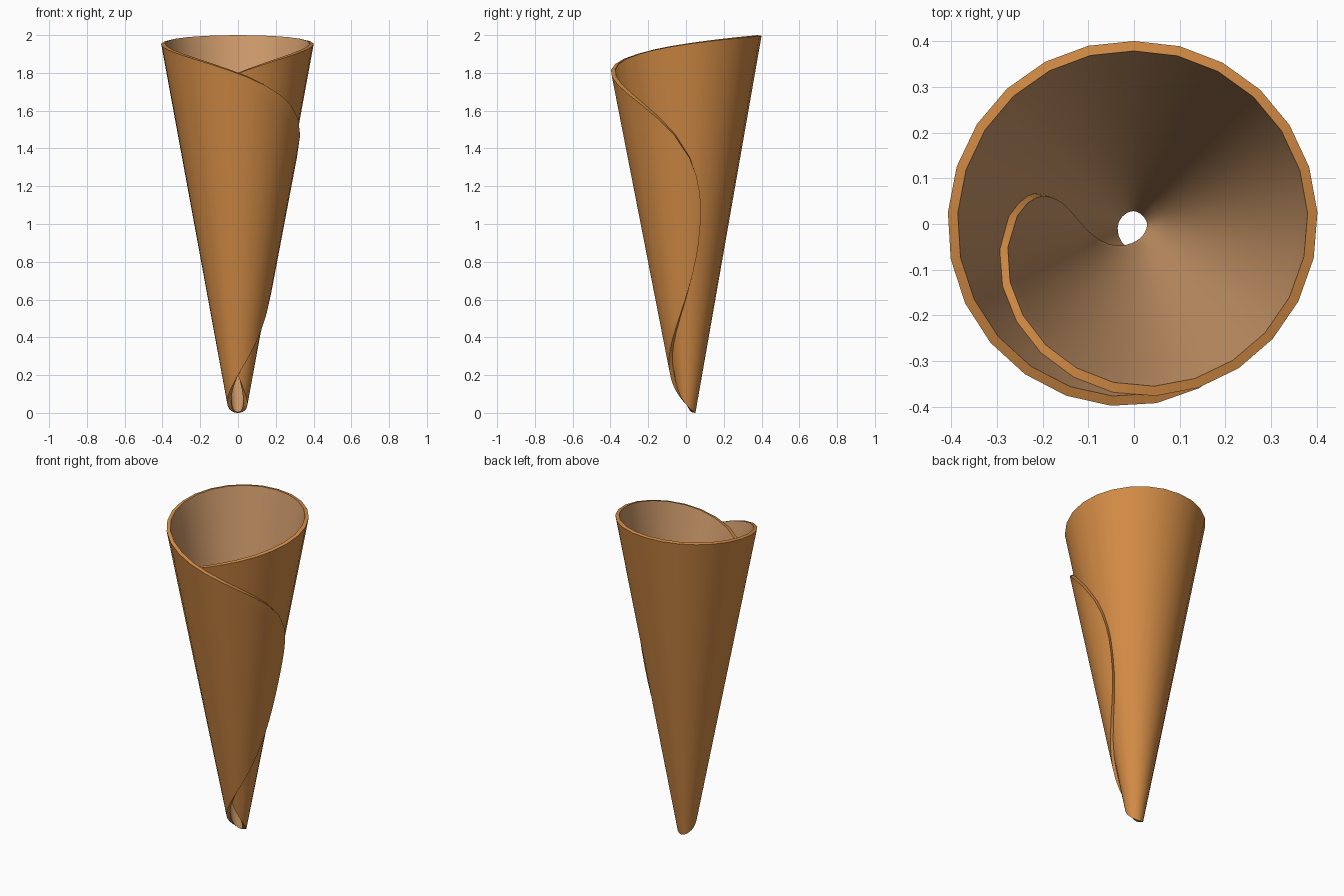
import bpy, bmesh, math

if "Cube" in bpy.data.objects:
    bpy.data.objects.remove(bpy.data.objects["Cube"])

THICK = 0.022
HALF_TURN = 288.0          # the round sheet is rolled over 1.6 turns
ROWS = 16


def material(name, rgb):
    m = bpy.data.materials.new(name)
    m.diffuse_color = (*rgb, 1.0)
    m.use_nodes = True
    m.node_tree.nodes["Principled BSDF"].inputs["Base Color"].default_value = m.diffuse_color
    return m


def lerp_table(a, values):
    """Interpolate values given at 0, 90, 180, 270 and 360 degrees."""
    i = min(int(a // 90), 3)
    f = a / 90 - i
    return values[i] * (1 - f) + values[i + 1] * f


def sheet_point(u, v):
    """u across the roll (-1 inner end, 1 outer end), v up the sheet."""
    a = u * HALF_TURN
    h = max(0.0, 1 - u * u) ** 0.45                      # round outline
    mid = lerp_table(abs(a), (0.225, 0.229, 0.2295, 0.228, 0.228))
    drift = lerp_table(abs(a), (0, 0.003, 0.0115, 0.017, 0.022))
    slope = lerp_table(abs(a), (0.175, 0.184, 0.197, 0.19, 0.18))
    r = mid + math.copysign(drift, a) + slope * h * v
    t = math.radians(a)
    return (-r * math.sin(t), r * math.cos(t), 0.998 * (1 + h * v))


# Columns every 14.4 degrees, with extra ones near the rounded ends
ends = [0.975, 0.99, 0.997, 1.0]
cols = [-e for e in reversed(ends)] + [k / 20 for k in range(-19, 20)] + ends

# Rolled sheet, outer surface
bm = bmesh.new()
grid = [[bm.verts.new(sheet_point(u, -1 + 2 * j / ROWS)) for j in range(ROWS + 1)]
        for u in cols]
for c0, c1 in zip(grid, grid[1:]):
    for j in range(ROWS):
        bm.faces.new((c0[j], c1[j], c1[j + 1], c0[j + 1]))
bmesh.ops.remove_doubles(bm, verts=bm.verts, dist=1e-5)
mesh = bpy.data.meshes.new("rolled_cone")
bm.to_mesh(mesh)
bm.free()

cone = bpy.data.objects.new("rolled_cone", mesh)
bpy.context.collection.objects.link(cone)
mesh.materials.append(material("baked orange brown", (0.65, 0.26, 0.06)))
mesh.materials.append(material("pale inner brown", (0.63, 0.33, 0.15)))

# Thickness, with the paler colour inside
solid = cone.modifiers.new("thickness", 'SOLIDIFY')
solid.thickness = THICK
solid.offset = -1
solid.material_offset = 1
solid.material_offset_rim = 0

bpy.context.view_layer.objects.active = cone
cone.select_set(True)
bpy.ops.object.modifier_apply(modifier=solid.name)
bpy.ops.object.shade_smooth_by_angle(angle=math.radians(35))
